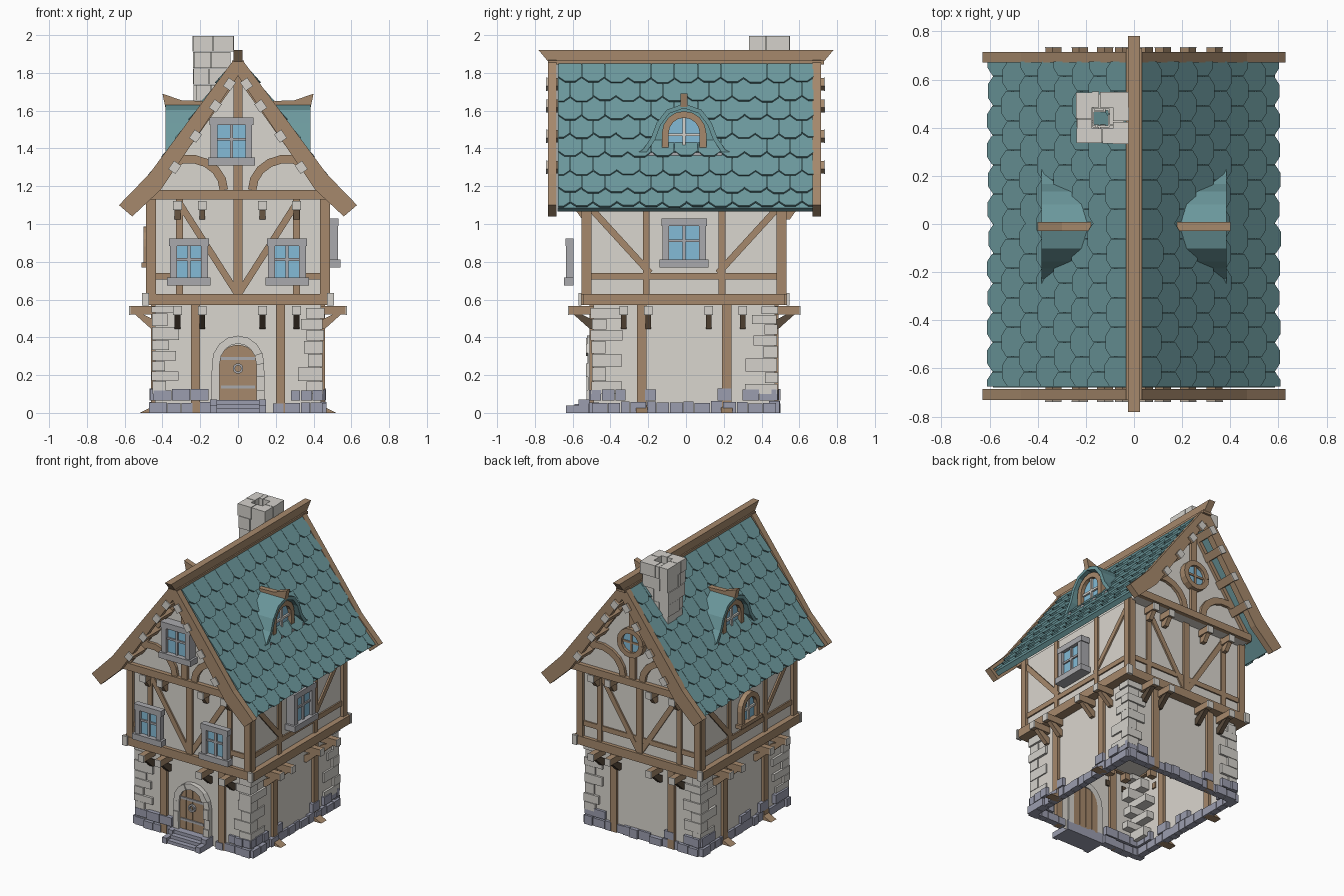
import bpy, bmesh, random
from math import pi, sin, cos, radians, sqrt
from mathutils import Matrix, Vector

if "Cube" in bpy.data.objects:
    bpy.data.objects.remove(bpy.data.objects["Cube"])

random.seed(4)
R = random.uniform
COL = dict(wood=(.38, .25, .15), dark=(.10, .07, .045), plaster=(.70, .67, .62), stone=(.66, .64, .60),
           slate=(.33, .34, .43), grey=(.40, .40, .42), glass=(.23, .50, .68), teal=(.15, .32, .34))
parts = {}
I = Matrix.Identity(4)
T = lambda x, y, z: Matrix.Translation((x, y, z))
RZ = lambda a: Matrix.Rotation(radians(a), 4, 'Z')


# a key is (part name, colour); everything is a prism in local xz pushed along y
def prism(key, M, pts, y0, y1):
    if key not in parts:
        parts[key] = bmesh.new()
    bm = parts[key]
    a = [bm.verts.new(M @ Vector((x, y0, z))) for x, z in pts]
    b = [bm.verts.new(M @ Vector((x, y1, z))) for x, z in pts]
    bm.faces.new(a)
    bm.faces.new(b[::-1])
    n = len(pts)
    for i in range(n):
        j = (i + 1) % n
        bm.faces.new((a[i], b[i], b[j], a[j]))


def box(key, M, x0, x1, y0, y1, z0, z1):
    prism(key, M, [(x0, z0), (x1, z0), (x1, z1), (x0, z1)], y0, y1)


def strip(key, M, path, w, y0, y1, jit=0):
    P = [Vector(p) for p in path]
    L, Q = [], []
    for i, p in enumerate(P):
        d = (P[min(i + 1, len(P) - 1)] - P[max(i - 1, 0)]).normalized()
        n = Vector((-d.y, d.x)) * w / 2
        L.append(p + n)
        Q.append(p - n)
    for i in range(len(P) - 1):
        prism(key, M, [L[i], L[i + 1], Q[i + 1], Q[i]], y0 - R(0, jit), y1)


def arch(w, z0, zs, h, n=8):
    return [(-w, z0)] + [(-w * cos(pi * i / n), zs + h * sin(pi * i / n)) for i in range(n + 1)] + [(w, z0)]


def out(M, x):  # local x points out of the wall, extrusion runs along it
    return M @ T(x, 0, 0) @ RZ(-90)


BODY = T(0, -.01, 0)
FRONT, RIGHT, BACK, LEFT = [BODY @ RZ(a) for a in (0, 90, 180, -90)]
WOOD = ('timber_frame', 'wood')

# plaster shells: ground floor, upper floor, gable loft
box(('ground_walls', 'plaster'), BODY, -.44, .44, -.48, .48, 0, .58)
box(('upper_walls', 'plaster'), BODY, -.465, .465, -.52, .52, .58, 1.14)
prism(('gable_walls', 'plaster'), I, [(-.46, 1.13), (.46, 1.13), (.45, 1.18), (0, 1.8), (-.45, 1.18)], -.58, .58)


def joists(M, d, z, reach, zb):  # joists with pale cut ends and braces below
    for x in (-.32, -.19, .13, .31):
        box(('joists', 'wood'), M, x - .021, x + .021, -d - reach, -d + .05, z, z + .045)
        box(('joist_ends', 'stone'), M, x - .023, x + .023, -d - reach - .006, -d - reach, z - .002, z + .047)
        prism(('joist_braces', 'dark' if M in (FRONT, BACK) else 'wood'), out(M, x),
              [(d - .01, z - zb), (d + .02, z - zb), (d + reach * .8, z), (d + reach * .45, z), (d - .01, z - zb + .04)],
              -.015, .015)


# timber framing of the four faces
for M, d, half, du in ((FRONT, .48, .44, .52), (RIGHT, .44, .48, .465), (BACK, .48, .44, .52), (LEFT, .44, .48, .465)):
    gable = M in (FRONT, BACK)
    hu = .465 if gable else .52
    for s in (-1, 1):
        x = s * .225
        box(('ground_posts', 'wood'), M, x - .025, x + .025, -d - .02, -d + .02, 0, .57)
        if not gable:
            prism(('post_feet', 'wood'), out(M, x), [(d, 0), (d + .08, 0), (d + .03, .025), (d, .04)], -.03, .03)
        box(WOOD, M, s * hu - .022, s * hu + .022, -du - .015, -du + .03, .62, 1.14)
        px = .31 if gable else .2
        box(WOOD, M, s * px - .018, s * px + .018, -du - .012, -du + .02, .62, 1.14)
        rail = sorted((s * (px if M == FRONT else 0), s * hu))
        box(WOOD, M, rail[0], rail[1], -du - .01, -du + .02, .705, .74)
        a, b = ((s * .31, 1.11), (s * .01, .64)) if gable else ((s * .50, 1.09), (s * .18, .74))
        strip(WOOD, M, [a, b], .035, -du - .011, -du + .02)
    if gable:
        box(WOOD, M, -.024, .024, -du - .014, -du + .02, .62, 1.14)
    # jetty ring beam
    r = d + .065
    box(('jetty_beam', 'wood'), M, -half - .055, half + .055, -r, -r + .09, .57, .63)
    if not gable:
        for s in (-1, 1):
            box(('jetty_beam_ends', 'stone'), M, s * .55 - .008, s * .55 + .008, -r - .002, -r + .035, .568, .635)
    joists(M, d, .52, .13, .075)

# gable framing, with its own small jetty
for M in (RZ(0), RZ(180)):
    G = ('gable_timbers', 'wood')
    box(G, M, -.47, .47, -.61, -.56, 1.13, 1.18)
    box(G, M, -.024, .024, -.6, -.57, 1.18, 1.8)
    for s in (-1, 1):
        arc = [(s * (.26 - .185 * cos(radians(t))), 1.18 + .165 * sin(radians(t))) for t in range(0, 101, 20)]
        strip(G, M, arc + [(s * .34, 1.32)], .045, -.6, -.57)
        strip(G, M, [(0, 1.8), (s * .45, 1.17)], .04, -.6, -.57)
    joists(M @ T(0, 0, 0), .53, 1.075, .07, .05)


# square casement windows
def window(M, cx, z0, w, h, yo, yi):
    F, f = ('window_frames', 'grey'), .036
    W = M @ T(cx, 0, 0)
    for s in (-1, 1):
        box(F, W, s * (w / 2 - f / 2) - f / 2, s * (w / 2 - f / 2) + f / 2, -yo, -yi, z0, z0 + h)
    box(F, W, -w / 2 - .006, w / 2 + .006, -yo - .003, -yi, z0 + h - f, z0 + h + .004)
    box(F, W, -w / 2 - .015, w / 2 + .015, -yo - .012, -yi, z0 - .005, z0 + f)
    box(('window_glass', 'glass'), W, -w / 2 + f, w / 2 - f, -yo + .022, -yi, z0 + f, z0 + h - f)
    box(F, W, -.008, .008, -yo + .01, -yi, z0 + f, z0 + h - f)
    box(F, W, -w / 2 + f, w / 2 - f, -yo + .012, -yi, z0 + h * .52, z0 + h * .52 + .014)


for s in (-1, 1):
    window(FRONT, s * .26, .68, .20, .24, .625, .585)
window(RIGHT, 0, .775, .23, .25, .53, .465)
window(I, -.035, 1.315, .22, .245, .645, .58)


# arched windows: left wall and both dormers
def arched(M, w, z0, zs, h, yo, yi):
    a = arch(w, z0, zs, h)
    prism(('arched_glass', 'glass'), M, a, -yo + .025, -yi)
    strip(('arched_frames', 'wood'), M, a, .035, -yo, -yi)
    box(('arched_bars', 'stone'), M, -.008, .008, -yo + .012, -yi, z0, zs + h)
    box(('arched_bars', 'stone'), M, -w, w, -yo + .012, -yi, zs - .015, zs)


arched(LEFT, .085, .79, .88, .09, .5, .46)
box(('arched_sill', 'wood'), LEFT, -.12, .12, -.51, -.46, .77, .795)
half_bell = [(.275, 1.35), (.21, 1.385), (.165, 1.45), (.135, 1.53), (.085, 1.595)]
bell = [(-y, z) for y, z in half_bell] + [(0, 1.625)] + half_bell[::-1]
for a, s in ((90, 1), (-90, -1)):
    M = T(0, -.01, 0) @ RZ(a)
    strip(('dormer_roofs', 'teal'), M, bell, .024, -.385, -.12)
    prism(('dormer_bodies', 'teal'), M, bell, -.33, -.12)
    arched(M, .1, 1.375, 1.48, .1, .365, .3)
    box(('dormer_sills', 'grey'), M, -.2, .2, -.385, -.3, 1.352, 1.378)
    prism(('dormer_ridges', 'wood'), T(0, -.01, 0),
          [(s * x, z) for x, z in ((.16, 1.615), (.385, 1.62), (.4, 1.69), (.3, 1.655), (.16, 1.65))], -.019, .019)

# round window in the back gable
M = RZ(180)
ring = [(.085 * cos(pi * i / 8), 1.44 + .085 * sin(pi * i / 8)) for i in range(17)]
prism(('round_glass', 'glass'), M, ring[:-1], -.605, -.58)
strip(('round_frame', 'wood'), M, ring, .035, -.625, -.57)
box(('round_bars', 'wood'), M, -.007, .007, -.612, -.58, 1.36, 1.52)
box(('round_bars', 'wood'), M, -.08, .08, -.612, -.58, 1.433, 1.447)

# roof slab, shingles, barge boards, purlins and ridge
top = [Vector((0, 1.87)), Vector((.45, 1.25)), Vector((.585, 1.085))]
L1 = (top[1] - top[0]).length


def on_roof(d):
    return top[0].lerp(top[1], d / L1) if d < L1 else top[1] + (top[2] - top[1]).normalized() * (d - L1)


for s in (-1, 1):
    slab = [(s * p.x, p.y) for p in top] + [(s * .56, 1.065), (s * .43, 1.215), (0, 1.81)]
    prism(('roof_slab', 'teal'), I, slab, -.68, .68)
    w, step = 1.35 / 11, .121
    for row in range(8):
        p, q = on_roof(row * step), on_roof(row * step + .165 if row < 7 else .985)
        ln = (q - p).length
        down = Vector((s * (q.x - p.x), 0, q.y - p.y)).normalized()
        nor = Vector((-down.z * s, 0, down.x * s))
        down = (down + nor * .1).normalized()
        for k in range(11 + row % 2):
            y = -.675 + w * (k + (0 if row % 2 else .5))
            l, r = max(y - w / 2, -.675) - y, min(y + w / 2, .675) - y
            M = Matrix((Vector((0, 1, 0)), nor, down)).transposed().to_4x4()
            M.translation = Vector((s * p.x, y, p.y))
            e = ln + R(-.006, .006)
            prism(('roof_shingles', 'teal'), M, [(l + .001, 0), (r - .001, 0), (r - .001, e - .03),
                  (r * .45, e), (l * .45, e), (l + .001, e - .03)], -.002, .011)
    board = [(0, 1.9), (.47, 1.265), (.63, 1.1), (.56, 1.04), (.41, 1.18), (0, 1.785)]
    for y in (-.73, .67):
        prism(('barge_boards', 'wood'), I, [(s * x, z) for x, z in board], y, y + .045)
    for x, z in ((.045, 1.74), (.12, 1.625), (.225, 1.465), (.335, 1.3)):
        P = T(s * x, 0, z) @ Matrix.Rotation(s * radians(55), 4, 'Y')
        box(('purlins', 'wood'), P, -.026, .026, -.735, .73, -.022, .022)
        for y in (-.74, .73):
            box(('purlin_ends', 'stone'), P, -.027, .027, y, y + .006, -.023, .023)
prism(('ridge_beam', 'wood'), RZ(90), [(-.78, 1.92), (.78, 1.92), (.73, 1.86), (-.73, 1.86)], -.024, .024)
box(('ridge_beam', 'wood'), I, -.033, .033, -.73, .73, 1.845, 1.865)

# chimney: hollow courses of uneven blocks
z = 1.48
for c in range(6):
    h, g, t = .0865, .075 + .028 * c / 5, .06
    for k in range(4):
        M = T(-.135 + R(-.006, .006), .44, 0) @ RZ(90 * k + 180 * (c % 2))
        m = R(-.03, .03)
        for a, b in ((-g - .004, m - .002), (m + .002, g - t)):
            o = g + R(0, .01)
            box(('chimney', 'stone'), M, a, b, -o, -g + t, z, z + h - .003)
    z += h

# corner quoins
for sx in (-1, 1):
    for sy in (-1, 1):
        z, k = .1, 0
        while z < .55:
            h = min(R(.05, .075), .568 - z)
            lx, ly = (R(.09, .13), R(.05, .08)) if k % 2 else (R(.05, .08), R(.11, .17))
            e = R(.008, .018)
            xs, ys = sorted((sx * (.44 + e), sx * (.44 - lx))), sorted((sy * (.48 + e), sy * (.48 - ly)))
            box(('corner_quoins', 'stone'), BODY, *xs, *ys, z, z + h - .004)
            z, k = z + h, k + 1

# slate footing stones around the base
for M, d, half in ((FRONT, .48, .45), (RIGHT, .44, .49), (BACK, .48, .45), (LEFT, .44, .49)):
    for row in (0, 1):
        x = -half
        while x < half - .02:
            w = min(R(.05, .1), half - x)
            keep = row == 0 or abs(x + w / 2) > half - .15 or R(0, 1) < .35
            if keep and not (M == FRONT and abs(x + w / 2) < .15):
                box(('footing_stones', 'slate'), M, x + .002, x + w - .002, -d - R(.012, .03), -d + .03,
                    row * .066, row * .066 + R(.05, .064))
            x += w

# door: planks, iron straps, ring, stone surround and steps
for k in range(4):
    a, b = -.1 + k * .05 + .001, -.05 + k * .05 - .001
    hz = lambda x: .26 + .1 * sqrt(max(0, 1 - (x / .105) ** 2))
    prism(('door_planks', 'wood'), FRONT, [(a, .06), (b, .06), (b, hz(b)), ((a + b) / 2, hz((a + b) / 2)), (a, hz(a))],
          -.495, -.47)
for z in (.13, .28):
    box(('door_straps', 'grey'), FRONT, -.09, .09, -.502, -.49, z, z + .016)
knob = [(.022 * cos(pi * i / 5), .235 + .022 * sin(pi * i / 5)) for i in range(11)]
strip(('door_ring', 'grey'), FRONT, knob, .012, -.51, -.49)
jamb = [(-.118, z) for z in (.06, .12, .19)]
curve = [(-.118 * cos(pi * i / 8), .26 + .128 * sin(pi * i / 8)) for i in range(9)]
strip(('door_surround', 'stone'), FRONT, jamb + curve + [(-x, z) for x, z in jamb[::-1]], .042, -.508, -.47, .014)
for i in range(3):
    box(('door_steps', 'slate'), FRONT, -.115, .115, -.615 + i * .035, -.47, i * .023, i * .023 + .023)
for s in (-1, 1):
    box(('step_cheeks', 'slate'), FRONT, s * .13 - .018, s * .13 + .018, -.625, -.56, 0, .04)
    box(('step_cheeks', 'slate'), FRONT, s * .13 - .018, s * .13 + .018, -.56, -.47, 0, .07)

# turn every collected part into an object
mats = {}
for (name, col), bm in parts.items():
    if name == 'ground_walls':  # open underside
        bmesh.ops.delete(bm, geom=[f for f in bm.faces if f.calc_center_median().z < .01], context='FACES')
    bmesh.ops.recalc_face_normals(bm, faces=bm.faces)
    me = bpy.data.meshes.new(name)
    bm.to_mesh(me)
    bm.free()
    if col not in mats:
        mats[col] = bpy.data.materials.new(col)
        mats[col].diffuse_color = (*COL[col], 1)
    me.materials.append(mats[col])
    bpy.context.collection.objects.link(bpy.data.objects.new(name, me))

for m in bpy.data.materials:
    if m.users and not m.is_grease_pencil:
        m.use_nodes = True
        m.node_tree.nodes["Principled BSDF"].inputs["Base Color"].default_value = m.diffuse_color
